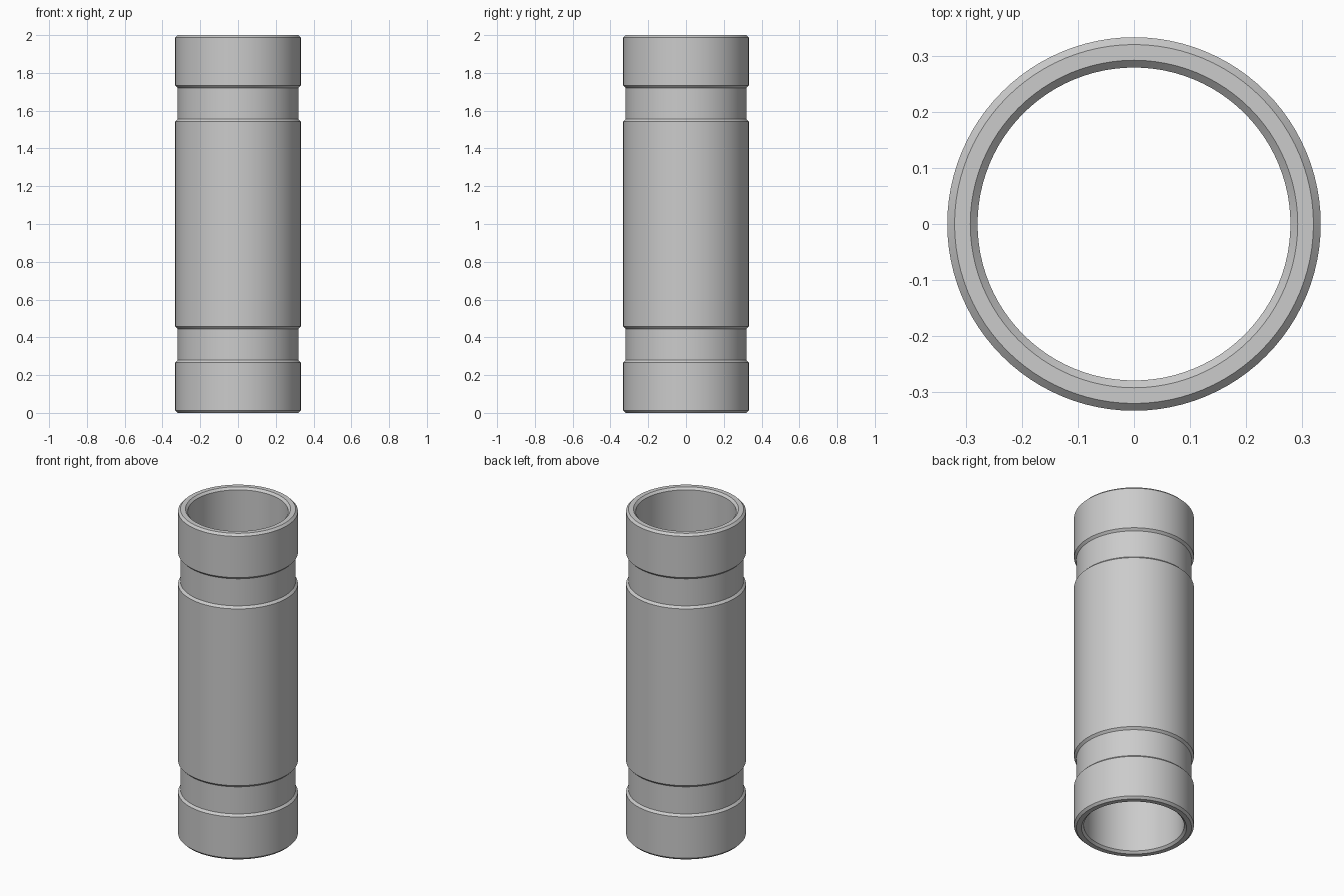
import bpy
import bmesh
import math

cube = bpy.data.objects.get("Cube")
if cube:
    bpy.data.objects.remove(cube, do_unlink=True)

SEGMENTS = 96
OUTER, GROOVE, BORE = 0.333, 0.32, 0.279
CHAMFER = 0.013
GROOVE_LOW, GROOVE_HIGH = 0.266, 0.458

grey = bpy.data.materials.new("light grey")
grey.use_nodes = True
colour = (0.6, 0.6, 0.6, 1)
grey.diffuse_color = colour
grey.node_tree.nodes["Principled BSDF"].inputs["Base Color"].default_value = colour

# Lower half of the wall section (radius, height): bore, rim, collar, groove, body
lower = [
    (BORE, CHAMFER),
    (BORE + CHAMFER, 0),
    (OUTER - CHAMFER, 0),
    (OUTER, CHAMFER),
    (OUTER, GROOVE_LOW),
    (GROOVE, GROOVE_LOW + CHAMFER),
    (GROOVE, GROOVE_HIGH - CHAMFER),
    (OUTER, GROOVE_HIGH),
]
# Mirror it to the top; the closing edge is the bore wall
section = lower + [(r, 2 - z) for r, z in reversed(lower)]

# Sweep the section around the axis
bm = bmesh.new()
rings = []
for r, z in section:
    angles = [2 * math.pi * i / SEGMENTS for i in range(SEGMENTS)]
    rings.append([bm.verts.new((r * math.cos(a), r * math.sin(a), z)) for a in angles])
for k, ring in enumerate(rings):
    following = rings[(k + 1) % len(rings)]
    for i in range(SEGMENTS):
        j = (i + 1) % SEGMENTS
        bm.faces.new((ring[i], ring[j], following[j], following[i]))
bmesh.ops.recalc_face_normals(bm, faces=bm.faces)

mesh = bpy.data.meshes.new("grooved_tube")
bm.to_mesh(mesh)
bm.free()
mesh.materials.append(grey)
tube = bpy.data.objects.new("grooved_tube", mesh)
bpy.context.collection.objects.link(tube)

# Smooth around the tube, crisp at the chamfers
bpy.ops.object.select_all(action="DESELECT")
tube.select_set(True)
bpy.context.view_layer.objects.active = tube
bpy.ops.object.shade_smooth_by_angle(angle=math.radians(30))
